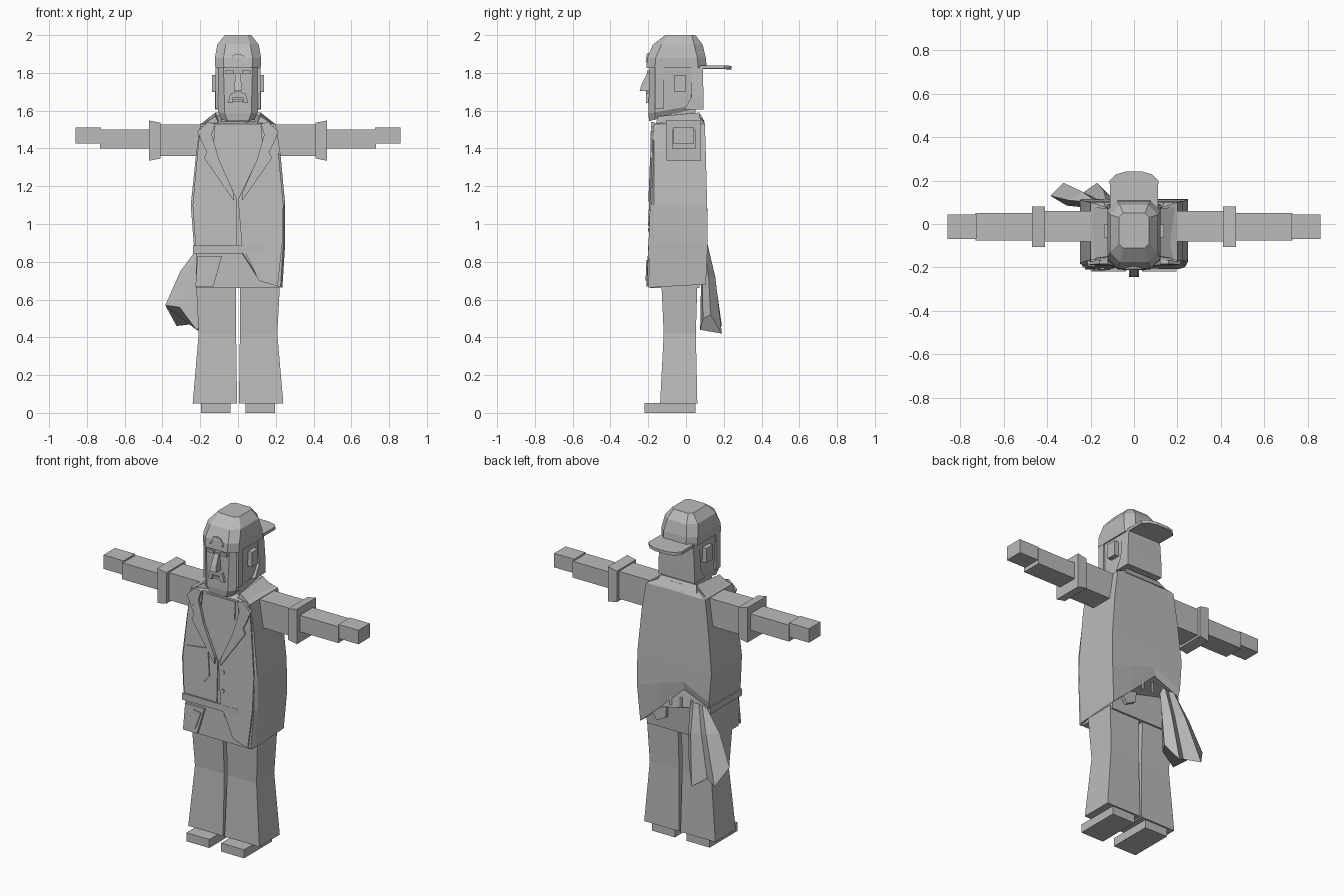
import bpy, bmesh, math

GREY = bpy.data.materials.new("plain grey")
GREY.diffuse_color = (0.5, 0.5, 0.5, 1)


def make(name, verts, faces):
    me = bpy.data.meshes.new(name)
    me.from_pydata(verts, [], faces)
    bm = bmesh.new()
    bm.from_mesh(me)
    bmesh.ops.recalc_face_normals(bm, faces=bm.faces)
    bm.to_mesh(me)
    bm.free()
    me.materials.append(GREY)
    ob = bpy.data.objects.new(name, me)
    bpy.context.collection.objects.link(ob)
    return ob


def loft(name, rings):
    """Skin a stack of equal-length point rings, closed at both ends."""
    n = len(rings[0])
    verts = [p for r in rings for p in r]
    faces = [tuple(range(n)), tuple(range(len(verts) - n, len(verts)))]
    for k in range(len(rings) - 1):
        for i in range(n):
            j = (i + 1) % n
            faces.append((k*n + i, k*n + j, k*n + n + j, k*n + n + i))
    return make(name, verts, faces)


def rect(x0, x1, y0, y1, z):
    return [(x0, y0, z), (x1, y0, z), (x1, y1, z), (x0, y1, z)]


def box(name, x0, x1, y0, y1, z0, z1):
    return loft(name, [rect(x0, x1, y0, y1, z0), rect(x0, x1, y0, y1, z1)])


def octagon(w, y0, y1, c, z, slope=0):
    pts = [(-w+c, y0), (w-c, y0), (w, y0+c), (w, y1-c), (w-c, y1), (-w+c, y1), (-w, y1-c), (-w, y0+c)]
    return [(x, y, z + slope*(y - y0)) for x, y in pts]


def front_y(z):
    return -0.165 - 0.04 * (1.53 - z)


def plate(name, pts, lift=0.008, base=0.0):
    """Thin panel lying on the sloped front of the coat."""
    return loft(name, [[(x, front_y(z) - base + 0.004, z) for x, z in pts],
                       [(x, front_y(z) - base - lift, z) for x, z in pts]])


def flip(pts, s):
    return [(s * x, z) for x, z in pts]


# Coat: columns run round the body; the hem is lifted at the back and one side
def coat_ring(z, w, wl, yb):
    hem = z if isinstance(z, (list, tuple)) else [z] * 9
    xs = [-wl, 0.0, 0.12, w - 0.01, w, w, 0.1, -0.06, -wl]
    out = []
    for i, (x, h) in enumerate(zip(xs, hem)):
        y = front_y(h) if i < 4 else (-0.17 if i == 4 else yb)
        out.append((x, y, h))
    return out


collar_x = [-.11, 0, .05, .10, .11, .11, .05, -.04, -.11]
collar_y = [-.13, -.14, -.14, -.13, -.12, .07, .08, .08, .07]
hem = [.885, .885, .70, .665, .665, .68, .80, .95, .88]
loft("coat", [
    coat_ring(hem, .235, .23, .105),
    coat_ring([.9, .9, .9, .9, .9, .9, .95, 1.0, .92], .25, .235, .115),
    coat_ring(1.1, .25, .25, .112),
    coat_ring(1.37, .225, .222, .105),
    coat_ring(1.53, .2, .2, .1),
    [(x, y, 1.575 if y > 0 else 1.54) for x, y in zip(collar_x, collar_y)]])

# Coat front panels beside the open neck
plate("coat_front_left", [(-.2, 1.52), (-.12, 1.52), (-.13, 1.4), (-.005, 1.13),
                          (-.005, .89), (-.225, .89), (-.24, 1.1), (-.215, 1.37)])
plate("coat_front_right", [(.2, 1.52), (.12, 1.52), (.13, 1.4), (.0, 1.13), (.02, .89),
                           (.11, .70), (.21, .67), (.235, .9), (.24, 1.1), (.215, 1.37)])

# Notched lapels and collar flaps
for s, side in ((-1, "left"), (1, "right")):
    plate("lapel_" + side, flip([(.14, 1.48), (.185, 1.42), (.165, 1.38), (.18, 1.35),
                                 (.02, 1.12), (.02, 1.16), (.1, 1.34)], s), .012, .006)
    plate("collar_flap_" + side, flip([(.12, 1.53), (.16, 1.54), (.215, 1.49),
                                       (.185, 1.42), (.14, 1.47)], s), .014, .006)
    loft("collar_roll_" + side, [
        [(s*.10, -.15, 1.53), (s*.19, -.16, 1.525), (s*.12, -.15, 1.57)],
        [(s*.10, .06, 1.55), (s*.19, .08, 1.535), (s*.12, .07, 1.59)]])
loft("collar_back", [[(-.12, .05, 1.55), (-.14, .10, 1.54), (-.12, .07, 1.59)],
                     [(.12, .05, 1.55), (.14, .10, 1.54), (.12, .07, 1.59)]])

# Undershirt top
plate("undershirt", [(-.1, 1.52), (.1, 1.52), (.1, 1.41), (.07, 1.375), (-.07, 1.375), (-.1, 1.41)], .006)

# Chest pocket and buttons
plate("chest_pocket", [(-.215, 1.18), (-.07, 1.2), (-.055, 1.04), (-.09, .99), (-.17, .99), (-.2, 1.02)], .006, .008)
for z in (1.08, .97):
    plate("button", [(.035 + .011*math.cos(a*math.pi/3), z + .011*math.sin(a*math.pi/3)) for a in range(6)], .006, .008)

# Trouser top, belt, loops and pockets
loft("trouser_top", [rect(-.222, .215, -.19, .07, .66), rect(-.222, .215, -.185, .09, .93)])
box("belt", -.237, .15, -.2, .1, .845, .885)
for x in (-.12, -.05, .02):
    box("belt_loop", x, x + .015, .09, .108, .835, .9)
plate("hip_pocket", [(-.225, .67), (-.13, .67), (-.085, .83), (-.215, .83)], .01)
plate("hip_pocket_flap", [(-.2, .70), (-.14, .70), (-.105, .80), (-.155, .81)], .006, .01)
loft("back_pocket", [[(x, y, z) for x, z in ((.06, .83), (.16, .83), (.17, .76), (.13, .71), (.07, .74))]
                     for y in (.06, .097)])

# Legs, shoes and arms on both sides
for s, side in ((-1, "left"), (1, "right")):
    loft("leg_" + side, [[(s*x, y, z) for x, y, z in rect(*r)] for r in (
        (.005, .24, -.137, .06, .05), (.01, .208, -.118, .052, .42), (.012, .222, -.13, .06, .68))])
    box("shoe_" + side, *sorted((s*.04, s*.195)), -.22, .05, 0, .052)

    def arm_piece(name, x0, x1, y0, y1, z0, z1, flare=0.0):
        loft(name + "_" + side, [
            [(s*x0, y0, z0+flare), (s*x0, y1, z0+flare), (s*x0, y1, z1-flare), (s*x0, y0, z1-flare)],
            [(s*x1, y0, z0), (s*x1, y1, z0), (s*x1, y1, z1), (s*x1, y0, z1)]])
    arm_piece("sleeve", .17, .42, -.08, .06, 1.36, 1.527)
    arm_piece("cuff", .41, .47, -.105, .08, 1.335, 1.548, .012)
    arm_piece("forearm", .46, .73, -.075, .05, 1.4, 1.5)
    arm_piece("hand", .725, .86, -.068, .043, 1.425, 1.51)

# Neck and head with beard
box("neck", -.09, .09, -.12, .05, 1.48, 1.64)
loft("head", [octagon(.085, -.195, .05, .03, 1.545, .24),
              octagon(.105, -.2, .06, .035, 1.585, .18),
              octagon(.112, -.192, .07, .035, 1.83)])
loft("back_hair", [rect(-.122, .122, -.01, .092, 1.605), rect(-.122, .122, .03, .092, 1.675),
                   rect(-.112, .112, .03, .09, 1.83)])
loft("nose", [rect(-.022, .022, -.245, -.18, 1.705), rect(-.018, .018, -.235, -.18, 1.74),
              rect(-.014, .014, -.205, -.18, 1.8)])
loft("moustache", [[(x, y, z) for x, z in ((-.055, 1.64), (-.03, 1.64), (-.025, 1.67), (.025, 1.67),
                                           (.03, 1.64), (.055, 1.64), (.04, 1.69), (0, 1.705), (-.04, 1.69))]
                   for y in (-.185, -.213)])
box("mouth", -.025, .025, -.207, -.18, 1.645, 1.66)
for s, side in ((-1, "left"), (1, "right")):
    box("ear_" + side, *sorted((s*.1, s*.138)), -.062, -.002, 1.70, 1.79)
    box("eyebrow_" + side, *sorted((s*.02, s*.068)), -.206, -.18, 1.795, 1.812)
    box("sideburn_" + side, *sorted((s*.09, s*.118)), -.165, -.12, 1.61, 1.83)

# Backwards cap with brim and strap opening
loft("cap", [octagon(.12, -.21, .11, .045, 1.825), octagon(.122, -.205, .105, .045, 1.88),
             octagon(.11, -.175, .088, .045, 1.95), octagon(.07, -.11, .05, .02, 2.0)])
brim = [(-.11, .06), (-.112, .2), (-.085, .228), (-.04, .241), (.04, .241), (.085, .228), (.112, .2), (.11, .06)]
loft("cap_brim", [[(x, y, z - .08*max(0, y - .2)) for x, y in brim] for z in (1.822, 1.84)])
arch = [(r*math.cos(a*math.pi/6), 1.855 + r*math.sin(a*math.pi/6))
        for r, order in ((.047, range(7)), (.036, range(6, -1, -1))) for a in order]
loft("strap_arch", [[(x, y + .15*(z - 1.855), z) for x, z in arch] for y in (-.19, -.214)])

# Hanging rag: a small gather at the belt fanning into folds
top = [(-.10, .1), (-.13, .115), (-.16, .105), (-.19, .115), (-.2, .1), (-.19, .085), (-.15, .085), (-.12, .085)]
mid = [(-.10, .12, .72), (-.14, .155, .72), (-.19, .125, .73), (-.24, .15, .74), (-.305, .11, .75),
       (-.26, .09, .74), (-.2, .08, .73), (-.13, .085, .72)]
low = [(-.11, .13, .52), (-.17, .19, .42), (-.24, .14, .47), (-.325, .19, .46), (-.385, .13, .57),
       (-.31, .085, .56), (-.22, .075, .44), (-.13, .09, .5)]
loft("hanging_rag", [[(x, y, .89) for x, y in top], mid, low])
